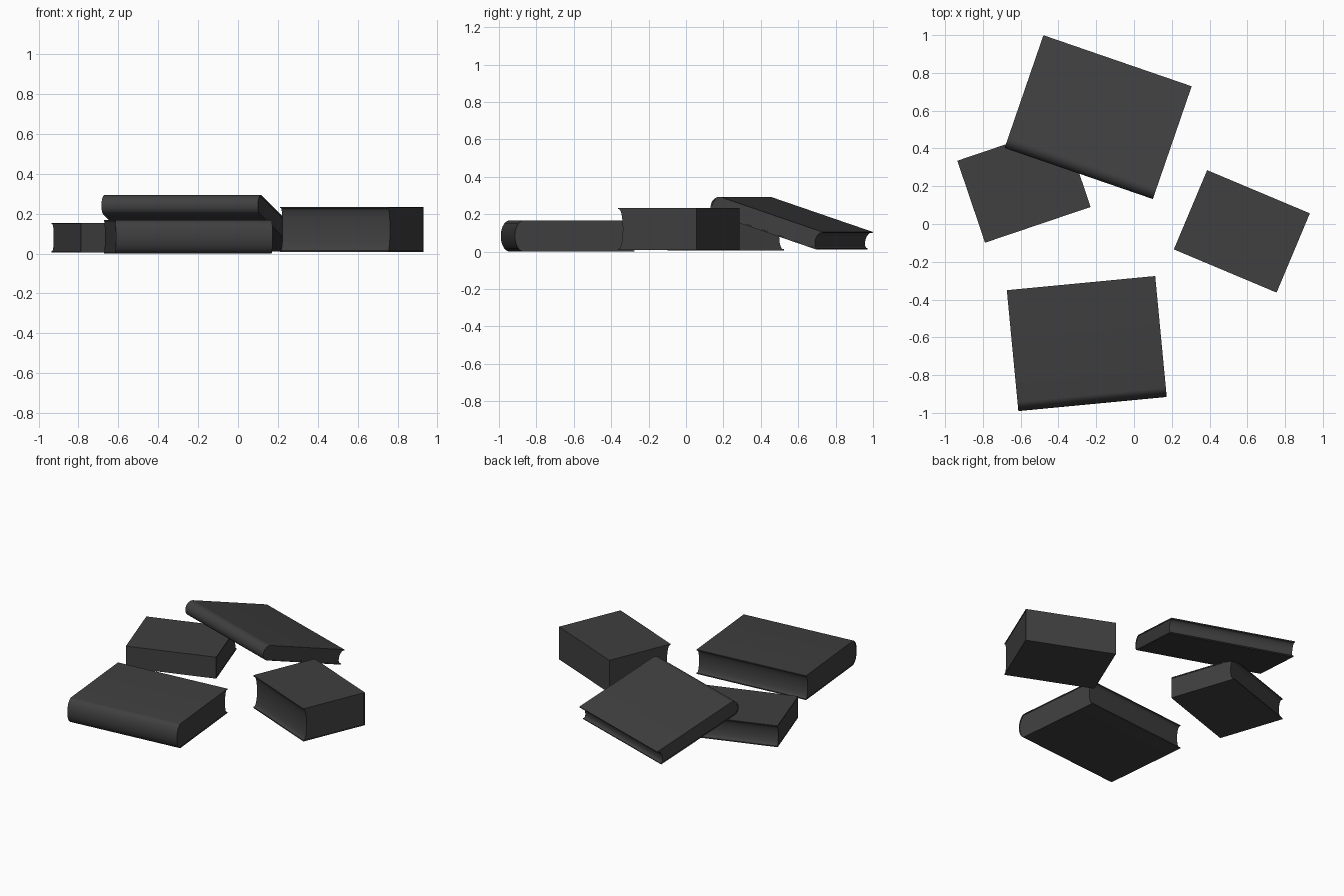
import bpy, math

cube = bpy.data.objects.get("Cube")
if cube:
    bpy.data.objects.remove(cube)

charcoal = bpy.data.materials.new("charcoal")
charcoal.use_nodes = True
charcoal.diffuse_color = (0.05, 0.05, 0.05, 1)
charcoal.node_tree.nodes["Principled BSDF"].inputs["Base Color"].default_value = (0.05, 0.05, 0.05, 1)

COVER = 0.007
SEGMENTS = 14


def extrude(name, profile, length, location, rotation):
    """Extrude a closed (y, z) profile along x into a solid."""
    n = len(profile)
    verts = [(x, y, z) for x in (-length / 2, length / 2) for y, z in profile]
    faces = [(i, i + n, (i + 1) % n + n, (i + 1) % n) for i in range(n)]
    faces += [tuple(range(n)), tuple(reversed(range(n, 2 * n)))]
    mesh = bpy.data.meshes.new(name)
    mesh.from_pydata(verts, [], faces)
    mesh.materials.append(charcoal)
    obj = bpy.data.objects.new(name, mesh)
    bpy.context.collection.objects.link(obj)
    obj.location = location
    obj.rotation_euler = rotation
    bpy.ops.object.select_all(action="DESELECT")
    obj.select_set(True)
    bpy.context.view_layer.objects.active = obj
    bpy.ops.object.mode_set(mode="EDIT")
    bpy.ops.mesh.select_all(action="SELECT")
    bpy.ops.mesh.normals_make_consistent(inside=False)
    bpy.ops.object.mode_set(mode="OBJECT")
    bpy.ops.object.shade_smooth_by_angle(angle=math.radians(35))
    return obj


def arc(y, z, half_height, bulge):
    """Half ellipse from top to bottom, bulging toward -y."""
    steps = [math.pi * i / SEGMENTS for i in range(SEGMENTS + 1)]
    return [(y - bulge * math.sin(a), z + half_height * math.cos(a)) for a in steps]


def book(name, length, depth, thick, bulge, location, turn, tilt=0):
    rotation = (math.radians(tilt), 0, math.radians(turn))
    back, mid = depth / 2, thick / 2
    seam = bulge - back
    if bulge:
        outer = arc(seam, mid, mid, bulge)
        inner = arc(seam, mid, mid - COVER, bulge - COVER)
    else:
        outer = [(seam, thick), (seam, 0)]
        inner = [(seam + COVER, thick - COVER), (seam + COVER, COVER)]
    # Wrap-around cover with a round or square spine
    cover = [(back, thick)] + outer + [(back, 0), (back, COVER)] + inner[::-1] + [(back, thick - COVER)]
    extrude(name + "_cover", cover, length, location, rotation)
    # Page block with a hollow fore edge
    hollow = arc(back - 0.004, mid, mid - COVER, 0.022)
    extrude(name + "_pages", inner + hollow[::-1], length - 0.006, location, rotation)


book("front_book", 0.789, 0.643, 0.168, 0.05, (-0.25, -0.633, 0), 5.45)
book("leaning_book", 0.83, 0.645, 0.1, 0.045, (-0.197, 0.545, 0.11), -19, -18)
book("left_book", 0.59, 0.458, 0.148, 0, (-0.5825, 0.2125, 0.006), 18.7)
book("right_book", 0.59, 0.455, 0.226, 0, (0.571, -0.039, 0.008), 157.2)
